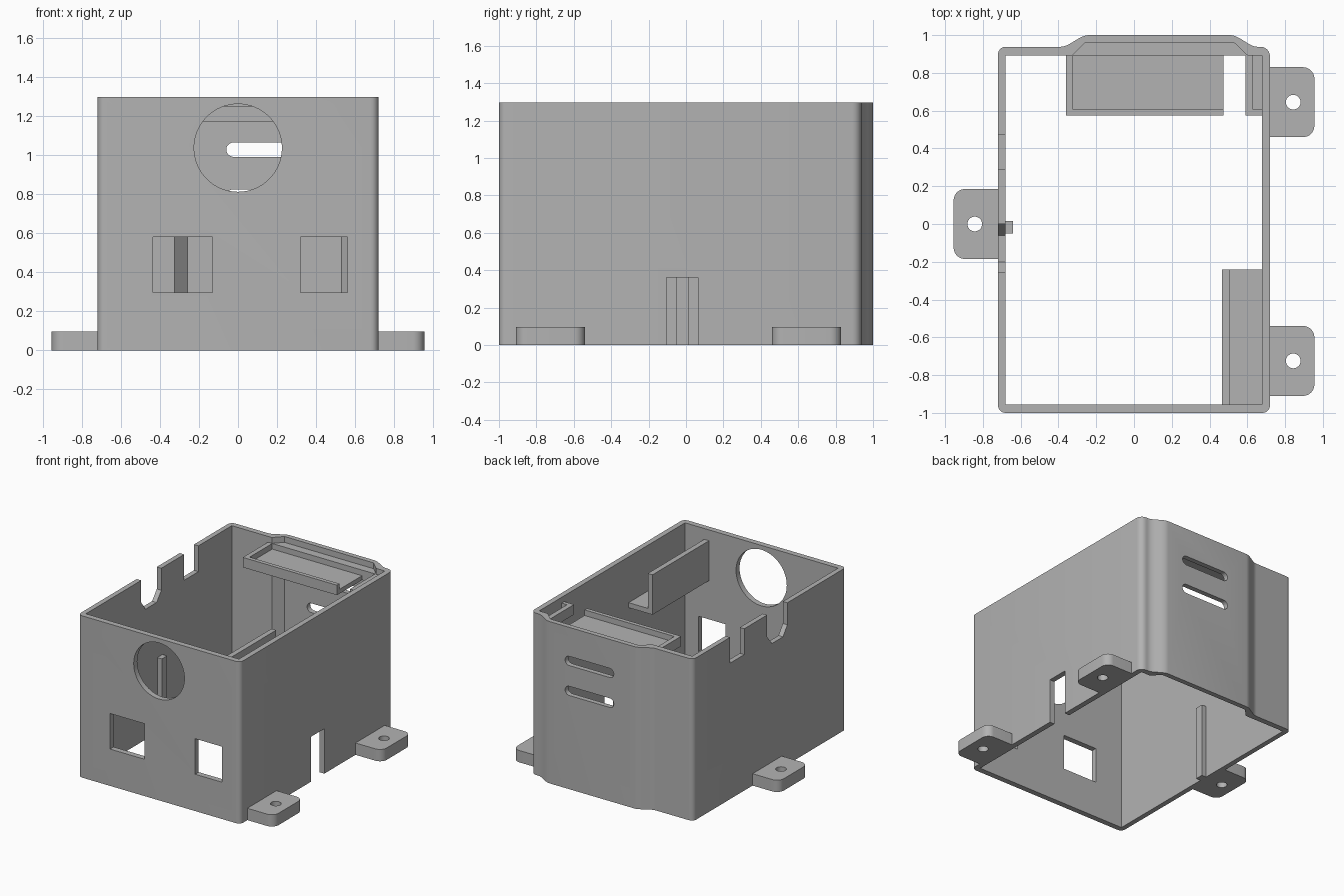
import bpy, bmesh, math

if "Cube" in bpy.data.objects:
    bpy.data.objects.remove(bpy.data.objects["Cube"])

grey = bpy.data.materials.new("light_grey")
grey.diffuse_color = (0.45, 0.45, 0.45, 1)
grey.use_nodes = True
grey.node_tree.nodes["Principled BSDF"].inputs["Base Color"].default_value = grey.diffuse_color


def prism(name, pts, axis, lo, hi):
    """Extrude a 2D outline along the x, y or z axis."""
    place = {'x': lambda u, v, w: (w, u, v),
             'y': lambda u, v, w: (u, w, v),
             'z': lambda u, v, w: (u, v, w)}[axis]
    bm = bmesh.new()
    a = [bm.verts.new(place(u, v, lo)) for u, v in pts]
    b = [bm.verts.new(place(u, v, hi)) for u, v in pts]
    bm.faces.new(a)
    bm.faces.new(b[::-1])
    n = len(pts)
    for i in range(n):
        j = (i + 1) % n
        bm.faces.new((a[i], b[i], b[j], a[j]))
    bmesh.ops.recalc_face_normals(bm, faces=bm.faces)
    me = bpy.data.meshes.new(name)
    bm.to_mesh(me)
    bm.free()
    me.materials.append(grey)
    ob = bpy.data.objects.new(name, me)
    bpy.context.collection.objects.link(ob)
    return ob


def rect(u0, u1, v0, v1):
    return [(u0, v0), (u1, v0), (u1, v1), (u0, v1)]


def box(name, x0, x1, y0, y1, z0, z1):
    return prism(name, rect(x0, x1, y0, y1), 'z', z0, z1)


def arc(cx, cy, r, a0, a1, n):
    return [(cx + r * math.cos(math.radians(a0 + (a1 - a0) * i / n)),
             cy + r * math.sin(math.radians(a0 + (a1 - a0) * i / n))) for i in range(n + 1)]


def circle(cx, cy, r, n):
    return arc(cx, cy, r, 0, 360, n)[:-1]


def s_curve(x0, y0, x1, y1, n=10):
    return [(x0 + (x1 - x0) * i / n,
             y0 + (y1 - y0) * (3 * (i / n) ** 2 - 2 * (i / n) ** 3)) for i in range(n + 1)]


def cut(ob, cutters):
    for c in cutters:
        c.hide_render = True
        m = ob.modifiers.new("cut", 'BOOLEAN')
        m.operation = 'DIFFERENCE'
        m.solver = 'EXACT'
        m.object = c
        bpy.context.view_layer.objects.active = ob
        bpy.ops.object.modifier_apply(modifier=m.name)
        bpy.data.objects.remove(c)


def smooth(ob):
    bpy.ops.object.select_all(action='DESELECT')
    ob.select_set(True)
    bpy.context.view_layer.objects.active = ob
    bpy.ops.object.shade_smooth_by_angle(angle=math.radians(30))


W, H, BACK = 0.72, 1.297, 0.938

# Housing shell: rounded outline with a raised panel at the back
outline = (arc(-W + .04, -.96, .04, 180, 270, 6) + arc(W - .04, -.96, .04, 270, 360, 6)
           + arc(W - .05, BACK - .05, .05, 0, 90, 6)
           + s_curve(.655, BACK, .51, 1.0) + s_curve(-.24, 1.0, -.39, BACK)
           + arc(-W + .04, BACK - .04, .04, 90, 180, 6))
housing = prism("housing", outline, 'z', 0, H)
recess = [(.6, .893), (.53, .96), (-.26, .96), (-.325, .893)]
inner = [(-.68, -.955), (.677, -.955), (.677, .893)] + recess + [(-.68, .893)]

cutters = [prism("cavity", inner, 'z', -.1, H + .1)]
# Front openings
cutters.append(prism("round_opening", circle(0, 1.037, .225, 64), 'y', -1.1, -.9))
for x0, x1 in ((-.435, -.13), (.32, .56)):
    cutters.append(prism("square_opening", rect(x0, x1, .295, .58), 'y', -1.1, -.9))
# Back vent slots
for z in (1.028, .788):
    slot = arc(.335, z, .037, -90, 90, 10) + arc(-.023, z, .037, 90, 270, 10)
    cutters.append(prism("vent_slot", slot, 'y', .9, 1.1))
# Side notches
cutters.append(prism("right_notch", rect(-.105, .065, -.1, .36), 'x', .6, .8))
cutters.append(prism("left_notch", rect(.29, .47, 1.09, 1.4), 'x', -.8, -.6))
cutters.append(prism("left_bevelled_notch", [(-.255, 1.4), (-.255, 1.12), (-.2, 1.045),
               (-.06, 1.045), (0, 1.12), (0, 1.4)], 'x', -.8, -.6))
cut(housing, cutters)
smooth(housing)

# Mounting tabs with screw holes
for side, y in ((1, .645), (1, -.725), (-1, 0)):
    pts = ([(.70, y - .185)] + arc(.895, y - .125, .06, -90, 0, 8)
           + arc(.895, y + .125, .06, 0, 90, 8) + [(.70, y + .185)])
    tab = prism("mounting_tab", [(side * u, v) for u, v in pts], 'z', 0, .095)
    cut(tab, [prism("screw_hole", circle(side * .843, y, .039, 32), 'z', -.1, .2)])
    smooth(tab)

# Rib on the left wall
box("wall_rib", -.69, -.64, -.05, .015, 0, .6)

# Back tray, its small right-hand end, and the ledge in the recess
box("tray_floor", -.36, .475, .575, .9, 1.17, 1.205)
box("tray_front_rim", -.36, .475, .575, .607, 1.17, 1.25)
box("tray_left_rim", -.36, -.322, .575, .9, 1.17, 1.25)
box("tray_end_floor", .59, .685, .575, .9, 1.17, 1.205)
box("tray_end_front_rim", .59, .685, .575, .607, 1.17, 1.25)
box("tray_end_side_rim", .59, .63, .575, .9, 1.17, 1.25)
prism("recess_ledge", recess, 'z', 1.17, 1.25)

# Holder on the right wall
box("holder_floor", .465, .685, -.96, -.24, .89, .93)
box("holder_plate", .465, .507, -.96, -.24, .89, 1.21)
